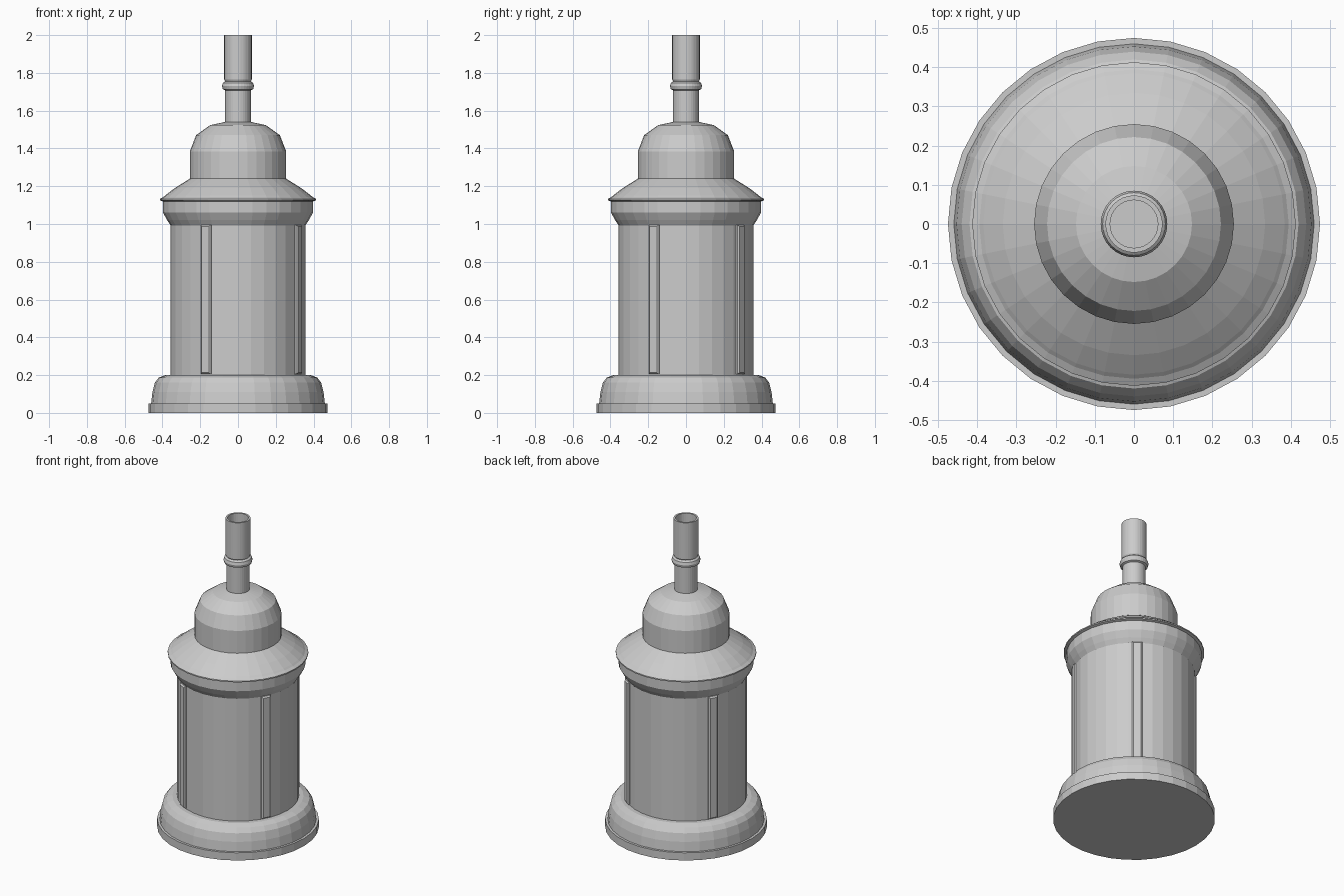
import bpy, bmesh, math
from mathutils import Matrix

cube = bpy.data.objects.get("Cube")
if cube:
    bpy.data.objects.remove(cube, do_unlink=True)

SEGMENTS = 32

grey = bpy.data.materials.new("plain grey")
grey.use_nodes = True
grey.diffuse_color = (0.6, 0.6, 0.6, 1)
grey.node_tree.nodes["Principled BSDF"].inputs["Base Color"].default_value = (0.6, 0.6, 0.6, 1)


def finish(name, bm):
    bmesh.ops.recalc_face_normals(bm, faces=bm.faces[:])
    mesh = bpy.data.meshes.new(name)
    bm.to_mesh(mesh)
    bm.free()
    mesh.materials.append(grey)
    obj = bpy.data.objects.new(name, mesh)
    bpy.context.scene.collection.objects.link(obj)
    return obj


def lathe(name, profile):
    """Turn a list of (radius, height) points round z; the ends are capped."""
    bm = bmesh.new()
    rings = []
    for r, z in profile:
        angles = [2 * math.pi * i / SEGMENTS for i in range(SEGMENTS)]
        rings.append([bm.verts.new((r * math.cos(a), r * math.sin(a), z)) for a in angles])
    for low, high in zip(rings, rings[1:]):
        for i in range(SEGMENTS):
            j = (i + 1) % SEGMENTS
            bm.faces.new((low[i], low[j], high[j], high[i]))
    bm.faces.new(rings[0])
    bm.faces.new(rings[-1])
    return finish(name, bm)


# Stepped, rounded foot
lathe("base", [(0.475, 0), (0.475, 0.05), (0.46, 0.05), (0.453, 0.11),
               (0.44, 0.16), (0.42, 0.187), (0.385, 0.2)])

# Main drum
lathe("body", [(0.357, 0.19), (0.357, 1.0)])

# Flared collar with a thin lip and a sloping roof
lathe("collar", [(0.355, 0.99), (0.375, 1.02), (0.397, 1.06), (0.397, 1.12),
                 (0.413, 1.125), (0.413, 1.133), (0.395, 1.143), (0.385, 1.152),
                 (0.335, 1.19), (0.255, 1.24)])

# Upper drum with a domed top
lathe("dome", [(0.255, 1.23), (0.255, 1.385), (0.222, 1.47),
               (0.148, 1.523), (0.07, 1.54)])

# Neck, ring and open spout
lathe("neck", [(0.068, 1.53), (0.068, 1.76)])
lathe("neck_ring", [(0.068, 1.708), (0.08, 1.713), (0.085, 1.73),
                    (0.08, 1.747), (0.068, 1.756)])
lathe("spout", [(0.068, 1.755), (0.073, 1.765), (0.073, 2.0), (0.061, 2.0), (0.061, 1.765)])

# Upright ribs round the drum
for index, angle in enumerate((-118, -28, 53, 151)):
    bm = bmesh.new()
    bmesh.ops.create_cube(bm, size=1)
    bmesh.ops.scale(bm, vec=(0.04, 0.06, 0.79), verts=bm.verts[:])
    edges = [e for e in bm.edges if all(v.co.x > 0 for v in e.verts)]
    bmesh.ops.bevel(bm, geom=edges, offset=0.008, segments=1, affect='EDGES')
    bmesh.ops.translate(bm, vec=(0.351, 0, 0.6), verts=bm.verts[:])
    bmesh.ops.transform(bm, matrix=Matrix.Rotation(math.radians(angle), 4, 'Z'), verts=bm.verts[:])
    finish(f"rib_{index + 1}", bm)
